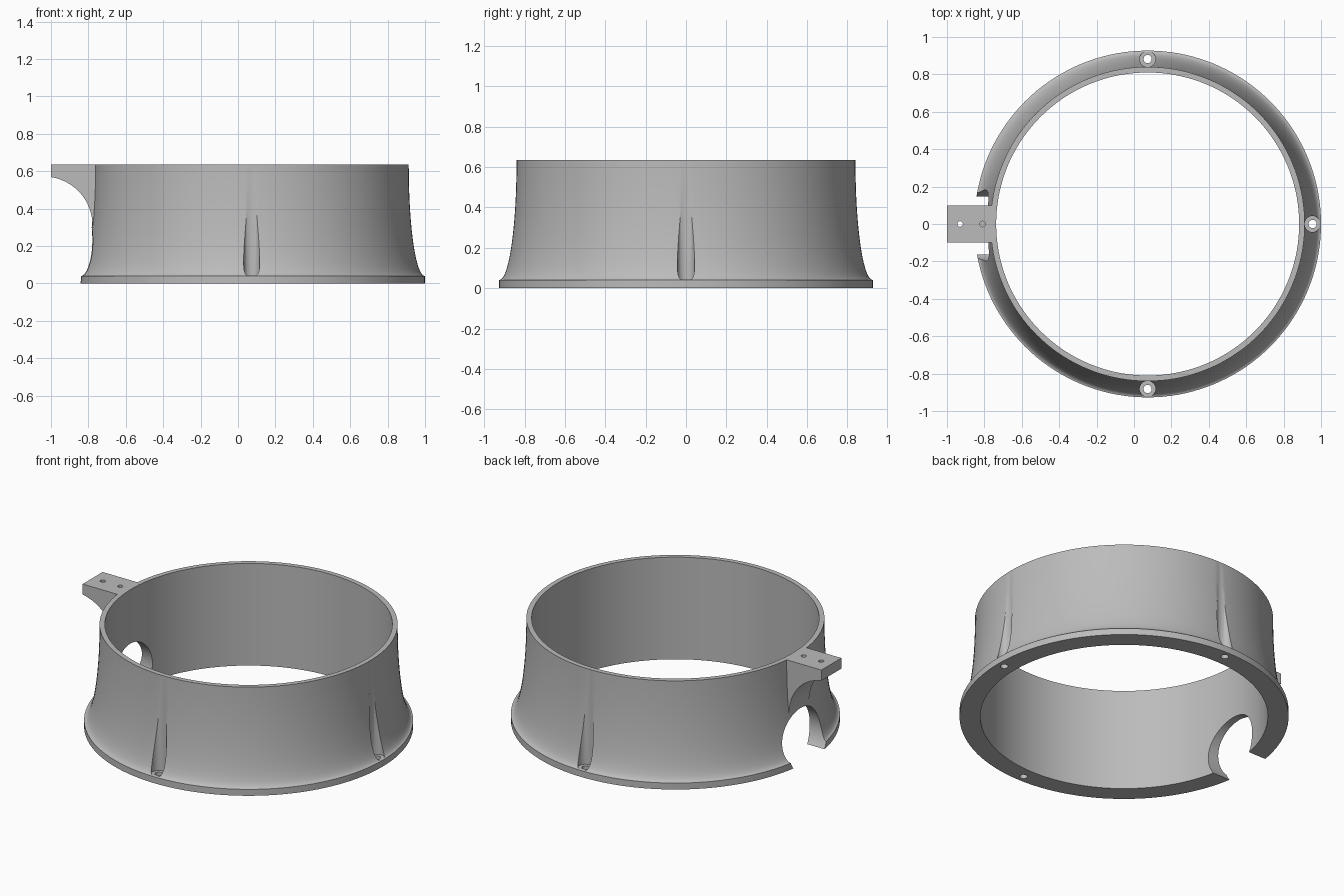
import bpy
import bmesh
from math import sin, cos, pi, radians, sqrt
from mathutils import Matrix, Vector

cube = bpy.data.objects.get("Cube")
if cube:
    bpy.data.objects.remove(cube, do_unlink=True)

CX, HEIGHT, FLANGE = 0.073, 0.635, 0.04
R_IN, R_TOP, R_BASE = 0.81, 0.84, 0.927
R_SCREW = 0.882

grey = bpy.data.materials.new("plain grey")
grey.use_nodes = True
grey.diffuse_color = (0.5, 0.5, 0.5, 1)
grey.node_tree.nodes["Principled BSDF"].inputs["Base Color"].default_value = (0.5, 0.5, 0.5, 1)


def make_object(name, bm):
    bmesh.ops.recalc_face_normals(bm, faces=bm.faces)
    mesh = bpy.data.meshes.new(name)
    bm.to_mesh(mesh)
    bm.free()
    mesh.materials.append(grey)
    obj = bpy.data.objects.new(name, mesh)
    bpy.context.collection.objects.link(obj)
    return obj


def lathe(name, profile, steps):
    bm = bmesh.new()
    rings = []
    for i in range(steps):
        a = 2 * pi * i / steps
        rings.append([bm.verts.new((CX + r * cos(a), r * sin(a), z)) for r, z in profile])
    n = len(profile)
    for i in range(steps):
        a, b = rings[i], rings[(i + 1) % steps]
        for j in range(n):
            k = (j + 1) % n
            bm.faces.new((a[j], b[j], b[k], a[k]))
    return make_object(name, bm)


def cylinder(name, start, end, radius, segments=32):
    start, end = Vector(start), Vector(end)
    axis = end - start
    turn = axis.to_track_quat('Z', 'Y').to_matrix().to_4x4()
    bm = bmesh.new()
    bmesh.ops.create_cone(bm, cap_ends=True, segments=segments, radius1=radius,
                          radius2=radius, depth=axis.length,
                          matrix=Matrix.Translation((start + end) / 2) @ turn)
    return make_object(name, bm)


def combine(target, tool, operation):
    tool.hide_render = True
    mod = target.modifiers.new(operation.lower(), 'BOOLEAN')
    mod.operation, mod.solver, mod.object = operation, 'EXACT', tool
    bpy.context.view_layer.objects.active = target
    bpy.ops.object.modifier_apply(modifier=mod.name)
    bpy.data.objects.remove(tool, do_unlink=True)


# Flared ring: square flange, then an elliptical sweep up to the thin rim
profile = [(R_IN, HEIGHT), (R_IN, 0), (R_BASE, 0)]
for i in range(21):
    t = pi / 2 * i / 20
    profile.append((R_BASE - (R_BASE - R_TOP) * sin(t),
                    HEIGHT - (HEIGHT - FLANGE) * cos(t)))
ring = lathe("flared_ring", profile, 144)

# Mounting bracket with a curved underside
outline = [(-0.75, HEIGHT), (-1, HEIGHT)]
arc_x, arc_z, arc_r = -1.04, 0.31, 0.262
first = pi / 2 - 0.153
for i in range(17):
    a = first * (1 - i / 16)
    outline.append((arc_x + arc_r * cos(a), arc_z + arc_r * sin(a)))
outline[2] = (-1, outline[2][1])
outline.append((-0.75, arc_z))
bm = bmesh.new()
side = bm.faces.new([bm.verts.new((x, -0.098, z)) for x, z in outline])
swept = bmesh.ops.extrude_face_region(bm, geom=[side])
bmesh.ops.translate(bm, vec=(0, 0.196, 0),
                    verts=[v for v in swept["geom"] if isinstance(v, bmesh.types.BMVert)])
combine(ring, make_object("bracket", bm), 'UNION')

# Rounded cable opening through the wall and flange
combine(ring, cylinder("opening_cutter", (-1.3, -0.008, 0.11), (-0.4, -0.008, 0.11), 0.19, 64),
        'DIFFERENCE')

# Screw grooves and through holes at three sides
for a in (-pi / 2, 0, pi / 2):
    x, y = CX + R_SCREW * cos(a), R_SCREW * sin(a)
    combine(ring, cylinder("groove_cutter", (x, y, FLANGE + 0.002), (x, y, 0.8), 0.043), 'DIFFERENCE')
    combine(ring, cylinder("screw_cutter", (x, y, -0.1), (x, y, 0.1), 0.022), 'DIFFERENCE')

# Bracket holes, the inner one blind
combine(ring, cylinder("outer_hole_cutter", (-0.93, 0, 0.3), (-0.93, 0, 0.8), 0.015), 'DIFFERENCE')
combine(ring, cylinder("inner_hole_cutter", (-0.81, 0, 0.47), (-0.81, 0, 0.8), 0.015), 'DIFFERENCE')

bpy.ops.object.select_all(action='DESELECT')
ring.select_set(True)
bpy.context.view_layer.objects.active = ring
bpy.ops.object.shade_smooth_by_angle(angle=radians(30))
